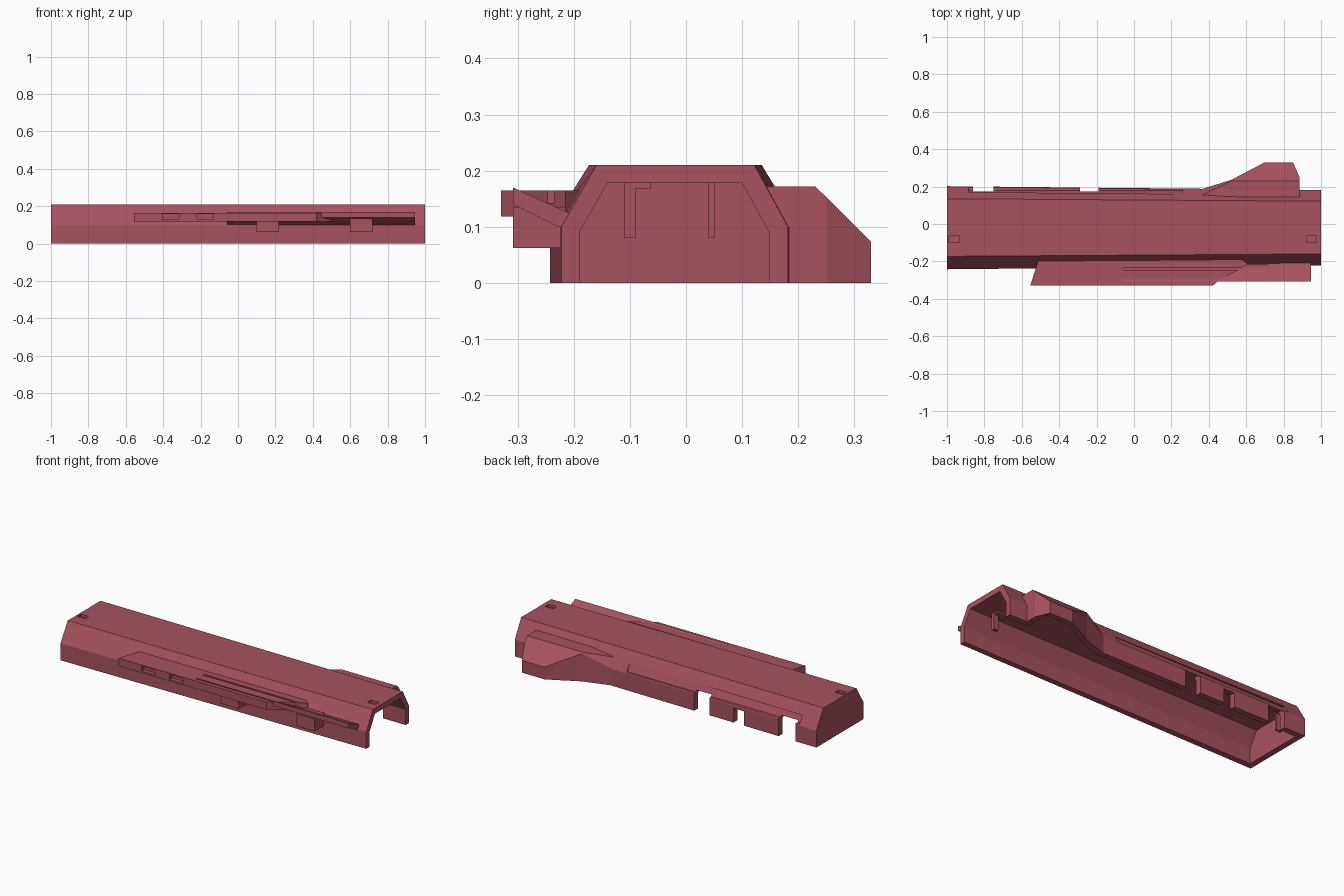
import bpy, bmesh

cube = bpy.data.objects.get("Cube")
if cube:
    bpy.data.objects.remove(cube, do_unlink=True)

mat = bpy.data.materials.new("dusty_red")
mat.use_nodes = True
RED = (0.39, 0.085, 0.115, 1)
mat.diffuse_color = RED
mat.node_tree.nodes["Principled BSDF"].inputs["Base Color"].default_value = RED


def loft(name, rings):
    """Solid through closed rings that share one point count."""
    bm = bmesh.new()
    loops = [[bm.verts.new(p) for p in ring] for ring in rings]
    n = len(loops[0])
    for a, b in zip(loops, loops[1:]):
        for i in range(n):
            j = (i + 1) % n
            bm.faces.new((a[i], a[j], b[j], b[i]))
    bm.faces.new(loops[0])
    bm.faces.new(loops[-1])
    bmesh.ops.recalc_face_normals(bm, faces=bm.faces)
    me = bpy.data.meshes.new(name)
    bm.to_mesh(me)
    bm.free()
    me.materials.append(mat)
    ob = bpy.data.objects.new(name, me)
    bpy.context.collection.objects.link(ob)
    return ob


def along_x(name, sections):
    return loft(name, [[(x, y, z) for y, z in pts] for x, pts in sections])


def box(name, x, y, z):
    pts = [(y[0], z[0]), (y[1], z[0]), (y[1], z[1]), (y[0], z[1])]
    return along_x(name, [(x[0], pts), (x[1], pts)])


def combine(target, tool, op="DIFFERENCE"):
    tool.hide_render = True
    mod = target.modifiers.new("bool", "BOOLEAN")
    mod.operation, mod.solver, mod.object = op, "EXACT", tool
    bpy.context.view_layer.objects.active = target
    bpy.ops.object.modifier_apply(modifier=mod.name)
    bpy.data.objects.remove(tool, do_unlink=True)


def arch(y0, y1, shoulder, t0, t1, top, base=0):
    return [(y0, base), (y0, shoulder), (t0, top), (t1, top), (y1, shoulder), (y1, base)]


def wing_section(y, zc, yc, top, inner=0.1, base=0):
    return [(inner, base), (y, base), (y, zc), (yc, top), (inner, top)]


# Tapered outer body with the flared wing
shell = along_x("shell", [(-1, arch(-.242, .202, .1, -.173, .135, .21)),
                          (1, arch(-.222, .182, .1, -.16, .122, .21))])
combine(shell, along_x("wing", [
    (.36, wing_section(.186, .1, .154, .155)),
    (.52, wing_section(.236, .166, .23, .172)),
    (.70, wing_section(.33, .073, .23, .172)),
    (.85, wing_section(.33, .073, .23, .172)),
    (.885, wing_section(.25, .153, .23, .172))]), "UNION")

# Hollow interior, open below and at one end
combine(shell, along_x("cavity", [
    (-.965, arch(-.205, .165, .09, -.152, .112, .178, -.02)),
    (1.02, arch(-.19, .148, .09, -.14, .1, .178, -.02))]))
combine(shell, along_x("wing_cavity", [
    (.40, wing_section(.155, .085, .12, .13, .05, -.02)),
    (.53, wing_section(.205, .13, .2, .145, .05, -.02)),
    (.70, wing_section(.3, .062, .218, .145, .05, -.02)),
    (.85, wing_section(.3, .062, .218, .145, .05, -.02))]))

# Notches in the back wall and the long recess above them
for x0, x1, top in ((-.86, -.75, .115), (-.52, -.45, .085), (-.29, -.19, .115)):
    combine(shell, box("notch", (x0, x1), (.1, .3), (-.02, top)))
groove = [(.178, .105), (.23, .105), (.23, .15), (.157, .15)]
combine(shell, along_x("recess", [(-.885, groove), (.26, groove)]))

# Shallow sockets on top
for x in (-.963, .948):
    combine(shell, box("socket", (x - .027, x + .027), (-.1, -.065), (.195, .25)))

# Side rail block
outline = [(-.555, -.33), (-.51, -.19), (.58, -.19), (.61, -.215), (.45, -.305), (.42, -.33)]
rail = loft("side_rail", [[(x, y, z) for x, y in outline] for z in (.118, .165)])
combine(rail, box("rail_groove", (-.06, .65), (-.246, -.234), (.142, .2)))
for x in (-.36, -.175):
    combine(rail, box("rail_window", (x - .045, x + .045), (-.35, -.305), (.128, .158)))

# Sloped plate along the rail, with its two pads
slope = [(-.308, .17), (-.308, .14), (-.228, .1), (-.2, .1), (-.2, .121)]
along_x("sloped_plate", [(-.06, slope), (.945, slope)])
for name, x0, x1, top in (("front_pad", .1, .22, .13), ("rear_pad", .6, .72, .135)):
    box(name, (x0, x1), (-.308, -.215), (.062, top))

# Hanging ribs under the roof
box("rib_tab", (.8, .88), (-.11, -.062), (.168, .18))
box("long_rib", (.85, .88), (-.11, -.09), (.08, .18))
box("thin_rib", (-.97, -.93), (.04, .052), (.08, .18))
